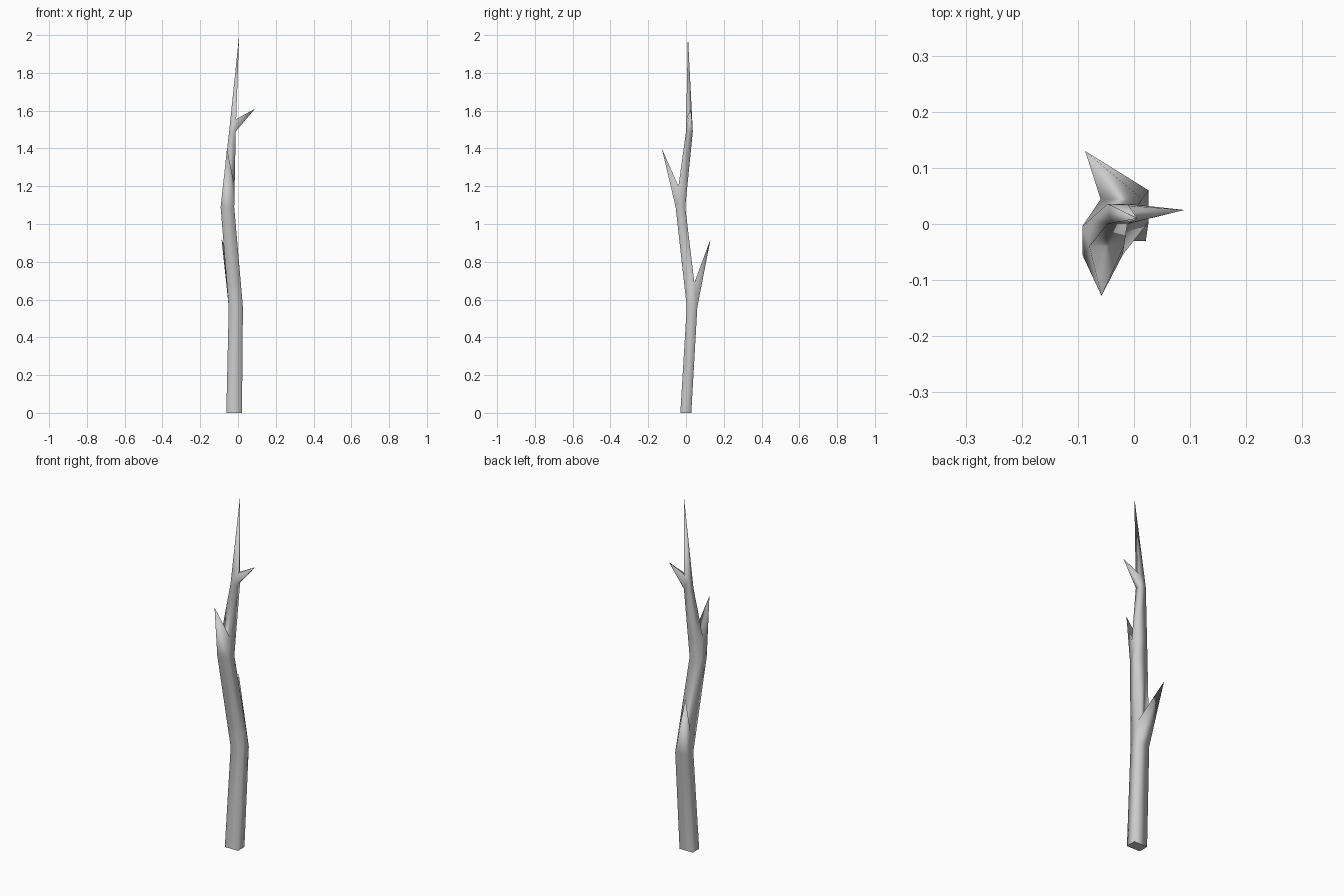
import bpy, bmesh
from mathutils import Vector

if "Cube" in bpy.data.objects:
    bpy.data.objects.remove(bpy.data.objects["Cube"])

# Trunk cross-sections: x0, x1, y0, y1, z
base = (-0.062, 0.021, -0.030, 0.028, 0.0)
low = (-0.049, 0.026, 0.004, 0.060, 0.56)
mid = (-0.092, -0.020, -0.055, -0.004, 1.09)
high = (-0.047, -0.012, 0.000, 0.036, 1.49)
tip = Vector((0.006, 0.01, 2.0))


def between(a, b, z):
    t = (z - a[4]) / (b[4] - a[4])
    return tuple(p + (q - p) * t for p, q in zip(a, b))


point = (tip.x, tip.x, tip.y, tip.y, tip.z)
sections = [base, low, between(low, mid, 0.69), mid,
            between(mid, high, 1.20), high, between(high, point, 1.555)]

bm = bmesh.new()
rings = [[bm.verts.new((x, y, z)) for x, y in ((x0, y0), (x1, y0), (x1, y1), (x0, y1))]
         for x0, x1, y0, y1, z in sections]

# Trunk sides (0 front, 1 right, 2 back, 3 left)
sides = {}
for r, (a, b) in enumerate(zip(rings, rings[1:])):
    for i in range(4):
        j = (i + 1) % 4
        sides[r, i] = bm.faces.new((a[i], a[j], b[j], b[i]))

# Pointed top and flat foot
top = bm.verts.new(tip)
for i in range(4):
    bm.faces.new((rings[-1][i], rings[-1][(i + 1) % 4], top))
foot = bm.faces.new(rings[0][::-1])

# Side shoots: pull one trunk face out into a spike
for key, end in (((1, 2), (-0.087, 0.13, 0.92)),
                 ((3, 0), (-0.058, -0.128, 1.40)),
                 ((5, 1), (0.090, 0.025, 1.61))):
    spike = bmesh.ops.poke(bm, faces=[sides[key]])["verts"][0]
    spike.co = end

# Soft shading with a crisp foot
for f in bm.faces:
    f.smooth = True
for e in foot.edges:
    e.smooth = False
bmesh.ops.recalc_face_normals(bm, faces=bm.faces[:])

mesh = bpy.data.meshes.new("branch")
bm.to_mesh(mesh)
bm.free()
bpy.context.collection.objects.link(bpy.data.objects.new("branch", mesh))
